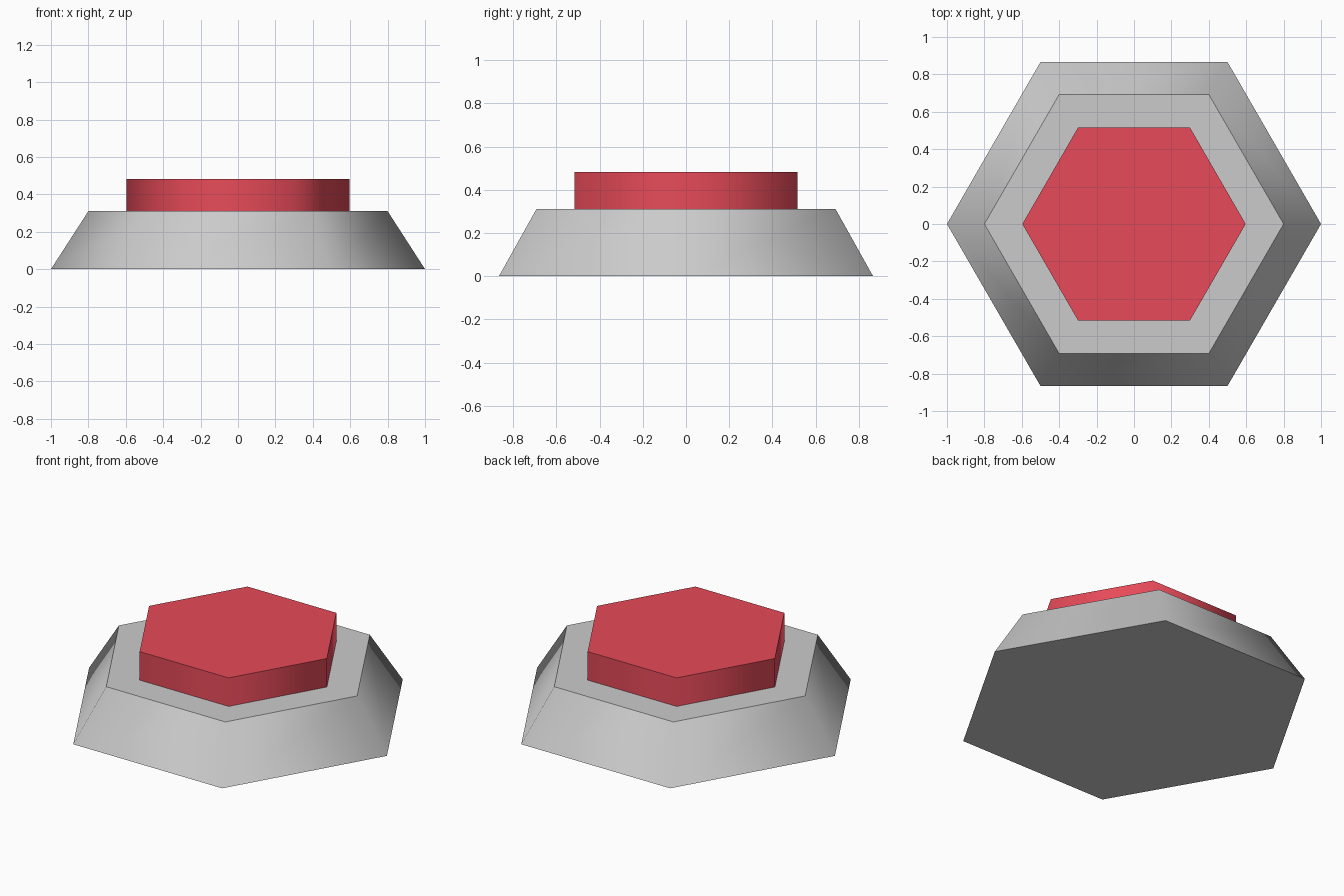
import bpy
import bmesh
from math import cos, sin, pi

if "Cube" in bpy.data.objects:
    bpy.data.objects.remove(bpy.data.objects["Cube"])


def hex_block(name, r_low, r_high, z_low, z_high, colour=None):
    """Six-sided block: corners on the x axis, soft sides, flat caps."""
    bm = bmesh.new()
    low, high = [
        [bm.verts.new((r * cos(i * pi / 3), r * sin(i * pi / 3), z)) for i in range(6)]
        for r, z in ((r_low, z_low), (r_high, z_high))
    ]
    for i in range(6):
        j = (i + 1) % 6
        bm.faces.new((low[i], low[j], high[j], high[i])).smooth = True
    for cap in (low[::-1], high):
        face = bm.faces.new(cap)
        for edge in face.edges:
            edge.smooth = False

    mesh = bpy.data.meshes.new(name)
    bm.to_mesh(mesh)
    bm.free()
    obj = bpy.data.objects.new(name, mesh)
    bpy.context.collection.objects.link(obj)
    if colour:
        mat = bpy.data.materials.new(name + "_colour")
        mat.diffuse_color = colour
        mat.use_nodes = True
        mat.node_tree.nodes["Principled BSDF"].inputs["Base Color"].default_value = mat.diffuse_color
        mesh.materials.append(mat)
    return obj


# Tapered housing
hex_block("base", 1.0, 0.8, 0.0, 0.31)

# Raised push button
hex_block("button", 0.597, 0.597, 0.31, 0.483, (0.8, 0.07, 0.1, 1))
